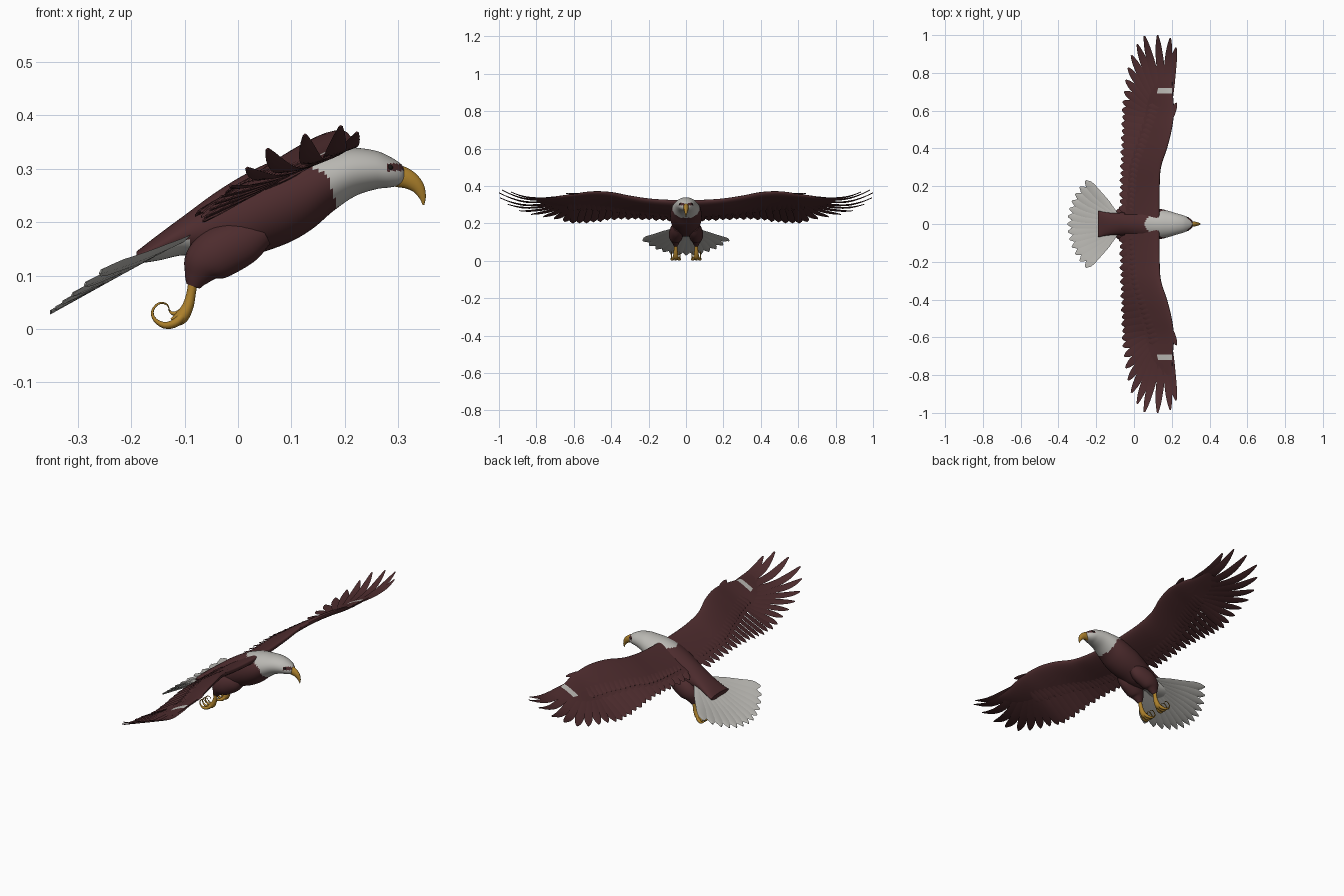
import bpy, bmesh, math
from mathutils import Vector

if "Cube" in bpy.data.objects:
    bpy.data.objects.remove(bpy.data.objects["Cube"])


def material(name, rgb):
    m = bpy.data.materials.new(name)
    m.diffuse_color = (*rgb, 1)
    m.use_nodes = True
    m.node_tree.nodes["Principled BSDF"].inputs["Base Color"].default_value = m.diffuse_color
    return m


BROWN = material("dark brown plumage", (0.075, 0.025, 0.027))
WHITE = material("white plumage", (0.50, 0.49, 0.46))
YELLOW = material("yellow horn", (0.42, 0.22, 0.025))
BLACK = material("black eye", (0.01, 0.008, 0.008))


def interp(table, x):
    """Smooth interpolation of the rows (x, v1, v2, ...)."""
    x = min(max(x, table[0][0]), table[-1][0])
    i = 0
    while i < len(table) - 2 and x > table[i + 1][0]:
        i += 1
    p, q = table[i], table[i + 1]
    o, r = table[max(i - 1, 0)], table[min(i + 2, len(table) - 1)]
    h = q[0] - p[0]
    t = (x - p[0]) / h
    out = []
    for k in range(1, len(p)):
        m0 = (q[k] - o[k]) / (q[0] - o[0]) * h
        m1 = (r[k] - p[k]) / (r[0] - p[0]) * h
        out.append((2*t**3 - 3*t*t + 1) * p[k] + (t**3 - 2*t*t + t) * m0
                   + (3*t*t - 2*t**3) * q[k] + (t**3 - t*t) * m1)
    return out


def loft(bm, rings):
    vs = [[bm.verts.new(c) for c in ring] for ring in rings]
    n = len(vs[0])
    for a, b in zip(vs, vs[1:]):
        for j in range(n):
            bm.faces.new((a[j], a[(j + 1) % n], b[(j + 1) % n], b[j]))
    bm.faces.new(vs[0])
    bm.faces.new(vs[-1][::-1])


def finish(name, bm, mats, rule=None, mirror=False, angle=50):
    bmesh.ops.recalc_face_normals(bm, faces=bm.faces)
    bm.normal_update()
    for f in bm.faces:
        f.smooth = True
        if rule:
            f.material_index = rule(f.calc_center_median(), f.normal)
    me = bpy.data.meshes.new(name)
    bm.to_mesh(me)
    bm.free()
    me.set_sharp_from_angle(angle=math.radians(angle))
    for m in mats:
        me.materials.append(m)
    ob = bpy.data.objects.new(name, me)
    bpy.context.collection.objects.link(ob)
    if mirror:
        mod = ob.modifiers.new("mirror", 'MIRROR')
        mod.use_axis = (False, True, False)
        mod.use_mirror_merge = False
    return ob


def tube(bm, path, flat=1.0, n=14, steps=24):
    """Round tube through rows (x, y, z, radius); flat scales the y width."""
    rows = [(i, *p) for i, p in enumerate(path)]
    pts = [interp(rows, (len(path) - 1) * i / steps) for i in range(steps + 1)]
    rings = []
    for i, p in enumerate(pts):
        a, b = pts[max(i - 1, 0)], pts[min(i + 1, steps)]
        t = (Vector(b[:3]) - Vector(a[:3])).normalized()
        up = t.cross(Vector((0, 1, 0))).normalized()
        side = up.cross(t)
        rings.append([Vector(p[:3]) + p[3] * (up * math.sin(w) + side * flat * math.cos(w))
                      for w in (2 * math.pi * k / n for k in range(n))])
    loft(bm, rings)


def feather(bm, a, b, hw, zf, lift=0.0, tilt=0.003, bow=0.0, e=0.75, th=0.0025, n=12):
    """Thin blade drawn in plan from a to b, draped on the height function zf."""
    a, b = Vector(a), Vector(b)
    d = b - a
    side = Vector((-d.y, d.x)).normalized()
    rings = []
    for i in range(n + 1):
        s = i / n
        p = a + d * s + side * bow * math.sin(math.pi * s)
        w = hw * (0.55 + 0.45 * min(1, s / 0.35))
        if s > e:
            w *= max(0.06, 1 - ((s - e) / (1 - e)) ** 2) ** 0.6
        ring = []
        for k, up in ((1, 0), (0, th), (-1, 0), (0, -th)):
            q = p + side * w * k
            ring.append((q.x, q.y, zf(q.x, q.y) + lift + tilt * k * w / hw + up))
        rings.append(ring)
    loft(bm, rings)


# Body and head: (x, top z, bottom z, half width)
BODY = [(-.19, .145, .122, .070), (-.15, .176, .128, .062), (-.10, .213, .138, .058),
        (-.05, .250, .130, .063), (.0, .282, .130, .075), (.05, .308, .145, .083),
        (.10, .326, .164, .084), (.14, .334, .188, .080), (.18, .337, .222, .070),
        (.22, .339, .249, .058), (.26, .333, .262, .046), (.285, .322, .265, .036),
        (.305, .309, .270, .022), (.312, .300, .276, .012)]
bm = bmesh.new()
rings = []
for i in range(91):
    x = -.19 + .502 * i / 90
    top, bot, w = interp(BODY, x)
    rings.append([(x, w * math.cos(t), (top + bot) / 2 + (top - bot) / 2 * math.sin(t))
                  for t in (2 * math.pi * k / 48 for k in range(48))])
loft(bm, rings)


def body_colour(c, nrm):
    top, bot, w = interp(BODY, c.x)
    s = (2 * c.z - top - bot) / (top - bot)
    if c.x < -.09 and s < -.25:
        return 1                                    # white under-tail
    if c.x > .278 and .296 < c.z < .309 and abs(c.y) > .008:
        return 0                                    # dark brow
    return int(c.x > .172 - .115 * max(0, s) ** 2 + .015 * max(0, -s))


finish("body", bm, [BROWN, WHITE], body_colour)

# Hooked beak
bm = bmesh.new()
tube(bm, [(.278, 0, .289, .018), (.300, 0, .286, .021), (.320, 0, .279, .018),
          (.336, 0, .266, .013), (.345, 0, .248, .007), (.347, 0, .232, .0015)], .72)
finish("beak", bm, [YELLOW])

# Eyes
bm = bmesh.new()
bmesh.ops.create_uvsphere(bm, u_segments=14, v_segments=10, radius=.006)
bmesh.ops.translate(bm, verts=bm.verts, vec=(.284, .031, .302))
finish("eye", bm, [BLACK], mirror=True)

# Thighs
bm = bmesh.new()
tube(bm, [(.045, .045, .185, .030), (.01, .048, .165, .044), (-.035, .053, .143, .048),
          (-.063, .055, .122, .041), (-.077, .055, .098, .025), (-.084, .055, .080, .013)],
     .8, 20)
finish("thigh", bm, [BROWN], mirror=True)

# Shanks and curled toes
bm = bmesh.new()
tube(bm, [(-.084, .055, .09, .009), (-.088, .055, .065, .009), (-.094, .055, .042, .011),
          (-.106, .055, .022, .013), (-.122, .055, .012, .009)], 1.1)
for dy in (-.022, 0, .022):
    tube(bm, [(-.100, .055 + dy * .2, .028, .008), (-.118, .055 + dy * .6, .011, .008),
              (-.138, .055 + dy, .007, .006), (-.156, .055 + dy, .018, .0035),
              (-.160, .055 + dy, .034, .0025), (-.148, .055 + dy, .048, .002),
              (-.133, .055 + dy, .046, .0015), (-.128, .055 + dy, .034, .0007)], n=8)
tube(bm, [(-.094, .055, .045, .006), (-.110, .052, .030, .006),
          (-.124, .050, .030, .003), (-.130, .050, .038, .001)], n=8, steps=12)
finish("foot", bm, [YELLOW], mirror=True)


# Fanned tail
def tail_z(x, y):
    return .172 + (x + .1) * .56 + .55 * y * y


bm = bmesh.new()
for i in range(13):
    t = (i - 6) / 6
    ang = t * math.radians(54)
    length = .262 + .022 * t * t
    tip = (-.09 - length * math.cos(ang), length * math.sin(ang))
    feather(bm, (-.075 - .03 * math.cos(ang), .055 * math.sin(ang)), tip, .023, tail_z,
            lift=-.006 * abs(t), e=.8, th=.004)
finish("tail_feathers", bm, [WHITE])

# Wing surface: (y, leading edge x, leading edge z, slope towards the rear)
WING = [(0, .135, .315, .48), (.1, .135, .318, .48), (.2, .136, .326, .50), (.3, .143, .342, .55),
        (.4, .175, .362, .58), (.5, .200, .367, .60), (.6, .212, .355, .55), (.7, .205, .341, .45),
        (.8, .202, .335, .38), (.87, .205, .342, .36), (.94, .21, .365, .35), (1.0, .21, .393, .34)]


def wing_z(x, y):
    xl, zl, slope = interp(WING, y)
    return zl - slope * (xl - x)


# Wing arm: (y, chord, half thickness)
ARM = [(0, .19, .020), (.2, .17, .017), (.45, .17, .014), (.6, .15, .011),
       (.72, .11, .008), (.8, .05, .003)]
bm = bmesh.new()
rings = []
for i in range(81):
    y = .01 * i
    chord, th = interp(ARM, y)
    xl = interp(WING, y)[0]
    ring = []
    for k in range(32):
        w = 2 * math.pi * k / 32
        u = (1 - math.cos(w)) / 2
        x = xl - u * chord
        off = th * 4 * (math.sqrt(u) - u) * (1 if w <= math.pi else -1)
        ring.append((x, y, wing_z(x, y) + off))
    rings.append(ring)
loft(bm, rings)
finish("wing_arm", bm, [BROWN, WHITE],
       lambda c, nrm: int(nrm.z > 0 and .69 < c.y < .72 and .125 < c.x < .20), mirror=True)

# Primary feathers: spread fingers
bm = bmesh.new()
TIPS = [(.222, .935), (.192, .985), (.125, 1.0), (.055, .995), (.017, .952),
        (-.014, .893), (-.032, .828), (-.044, .762), (-.052, .702), (-.060, .648)]
for i, tip in enumerate(TIPS):
    t = i / (len(TIPS) - 1)
    base = (.192 - .085 * t, .64 - .05 * t)
    feather(bm, base, tip, .021, wing_z, lift=-.001 * i / 3, bow=.008 * (1 - t),
            e=.5 + .25 * t, n=16)
finish("primary_feathers", bm, [BROWN], mirror=True)

# Secondary feathers along the trailing edge
bm = bmesh.new()
N = 15
for i in range(N):
    y = .085 + .52 * i / (N - 1)
    tip_x = -.08 + .016 * (i / (N - 1)) + (.004 if i % 2 else 0)
    feather(bm, (.09, y - .025), (tip_x, y), .022, wing_z, lift=-.002, tilt=.004, e=.8)
finish("secondary_feathers", bm, [BROWN], mirror=True)

# Covert rows above and below, and the thumb feather
bm = bmesh.new()
for lift in (.006, -.007):
    for i in range(22):
        y = .08 + .026 * i
        xl = interp(WING, y)[0]
        feather(bm, (xl - .07, y - .012), (xl - .16 + .03 * max(0, y - .45) / .2, y),
                .015, wing_z, lift=lift, tilt=.002, e=.7, n=8)
feather(bm, (.195, .55), (.224, .642), .012, wing_z, lift=.003, e=.6)
finish("covert_feathers", bm, [BROWN], mirror=True)
